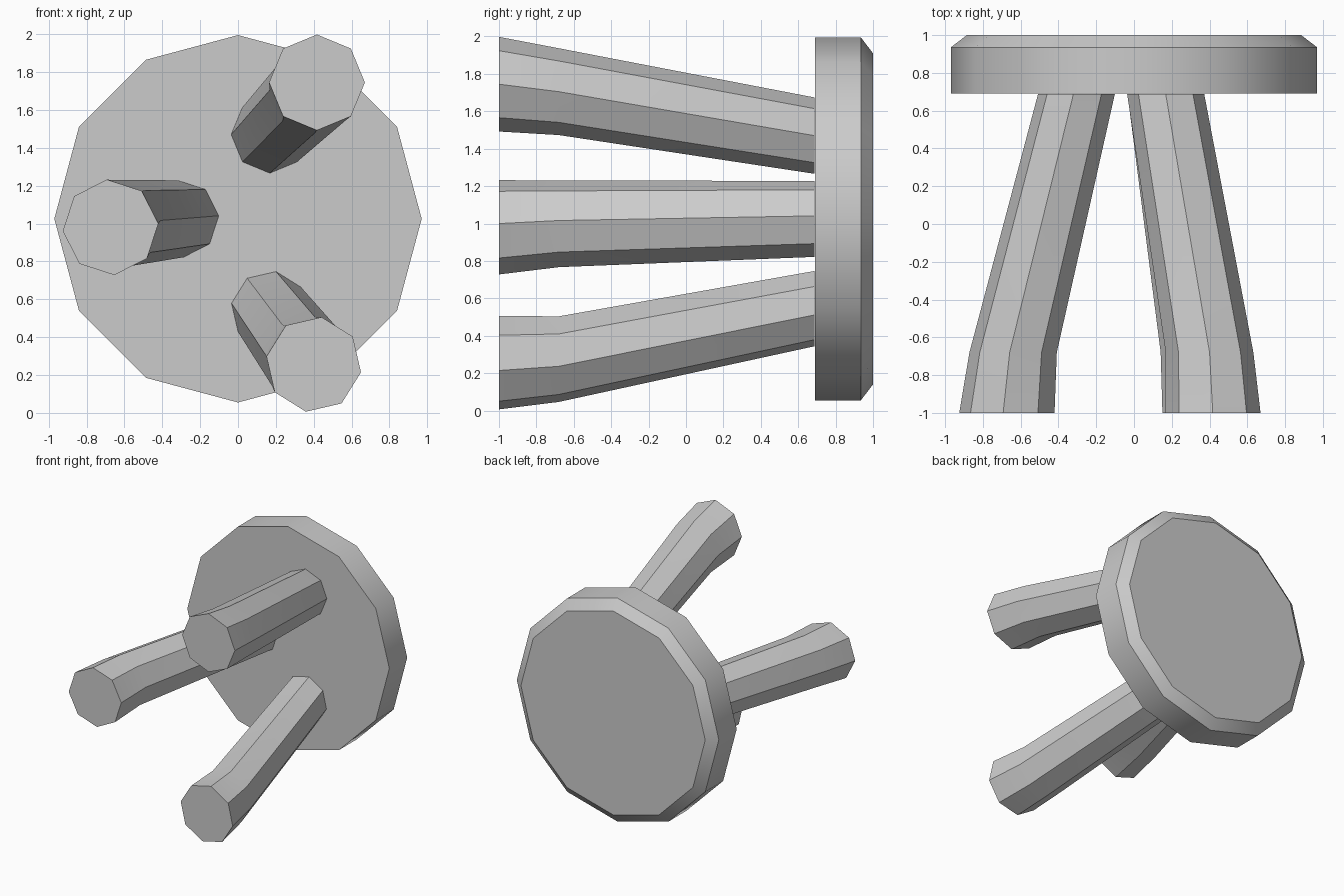
import bpy, bmesh
from math import cos, sin, pi, radians

cube = bpy.data.objects.get("Cube")
if cube:
    bpy.data.objects.remove(cube, do_unlink=True)

grey = bpy.data.materials.new("light grey")
grey.use_nodes = True
colour = (0.6, 0.6, 0.6, 1)
grey.diffuse_color = colour
grey.node_tree.nodes["Principled BSDF"].inputs["Base Color"].default_value = colour


def loft(name, rings, sides, turn=0):
    """Closed solid through polygon rings (x, y, z, radius) lying across the y axis."""
    bm = bmesh.new()
    loops = []
    for x, y, z, r in rings:
        angles = [radians(turn) + 2 * pi * i / sides for i in range(sides)]
        loops.append([bm.verts.new((x + r * cos(a), y, z + r * sin(a))) for a in angles])
    for a, b in zip(loops, loops[1:]):
        for i in range(sides):
            j = (i + 1) % sides
            bm.faces.new((a[i], a[j], b[j], b[i]))
    bm.faces.new(loops[0])
    bm.faces.new(loops[-1])
    bmesh.ops.recalc_face_normals(bm, faces=bm.faces)
    mesh = bpy.data.meshes.new(name)
    bm.to_mesh(mesh)
    bm.free()
    mesh.materials.append(grey)
    obj = bpy.data.objects.new(name, mesh)
    bpy.context.collection.objects.link(obj)
    bpy.ops.object.select_all(action="DESELECT")
    obj.select_set(True)
    bpy.context.view_layer.objects.active = obj
    bpy.ops.object.shade_smooth_by_angle(angle=radians(32))
    return obj


# Round seat with a chamfered outer rim
loft("seat", [(0, 0.69, 1.025, 0.97), (0, 0.935, 1.025, 0.97), (0, 1, 1.025, 0.885)], 12)

# Splayed legs: centres at the foot, the bend and the seat, then the twist
legs = {
    "right_leg": ((-0.673, 0.98), (-0.64, 0.998), (-0.305, 1.025), 4.5),
    "upper_left_leg": ((0.417, 1.745), (0.4, 1.705), (0.168, 1.47), 0),
    "lower_left_leg": ((0.4, 0.256), (0.37, 0.275), (0.167, 0.545), -9.5),
}
for name, (foot, bend, top, turn) in legs.items():
    stations = ((foot, -1, 0.253), (bend, -0.68, 0.232), (top, 0.687, 0.204))
    loft(name, [(c[0], y, c[1], r) for c, y, r in stations], 8, turn)
